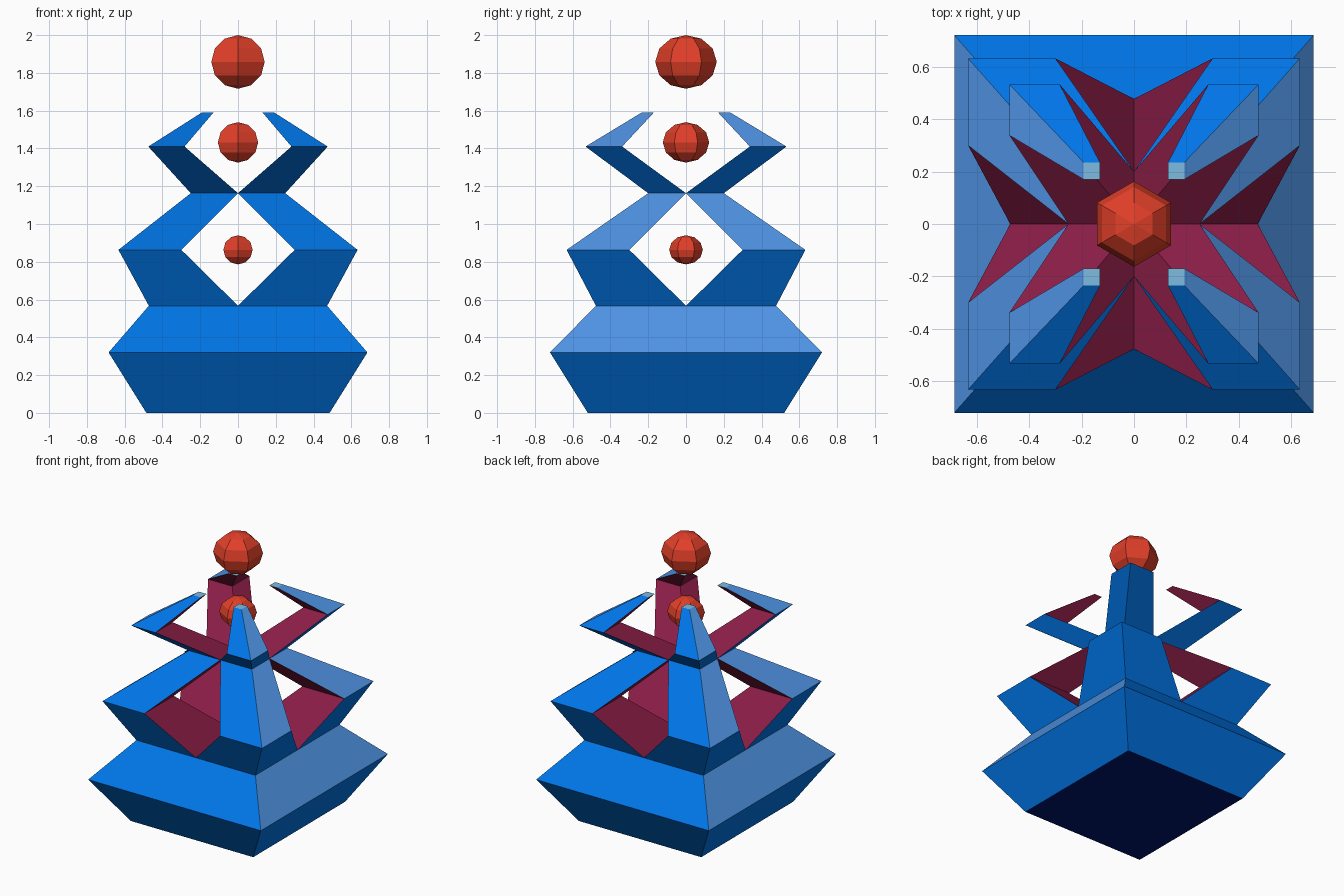
import bpy, bmesh, math

if "Cube" in bpy.data.objects:
    bpy.data.objects.remove(bpy.data.objects["Cube"])


def material(name, rgb):
    m = bpy.data.materials.new(name)
    m.diffuse_color = (*rgb, 1)
    m.use_nodes = True
    m.node_tree.nodes["Principled BSDF"].inputs["Base Color"].default_value = m.diffuse_color
    return m


BLUE, STEEL, BURGUNDY, PALE, NAVY = range(5)
body_mats = [material("bright blue", (0.0, 0.185, 0.83)),
             material("steel blue", (0.083, 0.31, 0.82)),
             material("burgundy", (0.25, 0.012, 0.060)),
             material("pale cyan", (0.205, 0.50, 0.75)),
             material("navy", (0.0, 0.008, 0.16))]
red = material("red", (0.76, 0.050, 0.022))


def finish(name, bm, mats):
    me = bpy.data.meshes.new(name)
    bm.to_mesh(me)
    bm.free()
    for m in mats:
        me.materials.append(m)
    ob = bpy.data.objects.new(name, me)
    bpy.context.collection.objects.link(ob)
    return ob


def stack(name, levels, inner_sides=(), bottom=None, top=None):
    """Rectangular sections (z, x0, x1, y0, y1) joined from the bottom up."""
    bm = bmesh.new()
    rings = [[bm.verts.new((x, y, z)) for x, y in
              ((x0, y0), (x1, y0), (x1, y1), (x0, y1))]
             for z, x0, x1, y0, y1 in levels]
    for lo, hi in zip(rings, rings[1:]):
        for s in range(4):                      # sides: -y, +x, +y, -x
            n = (s + 1) % 4
            f = bm.faces.new((lo[s], lo[n], hi[n], hi[s]))
            f.normal_update()
            if s in inner_sides:
                f.material_index = BURGUNDY
            elif s % 2 and f.normal.z > 0:      # upward slopes facing the sides
                f.material_index = STEEL
            else:
                f.material_index = BLUE
    if bottom is not None:
        bm.faces.new(rings[0][::-1]).material_index = bottom
    if top is not None:
        bm.faces.new(rings[-1]).material_index = top
    return finish(name, bm, body_mats)


# Solid flared base
stack("base", [(z, -x, x, -y, y) for z, x, y in
               ((0, 0.485, 0.52), (0.32, 0.685, 0.72), (0.567, 0.472, 0.477))],
      bottom=NAVY)

# Zigzag corner column, mirrored to all four corners
columns = stack("corner_columns", [
    (0.567, 0, 0.472, 0, 0.477),
    (0.863, 0.30, 0.633, 0.30, 0.632),
    (1.163, 0, 0.25, 0, 0.20),
    (1.41, 0.283, 0.475, 0.338, 0.532),
    (1.59, 0.13, 0.192, 0.17, 0.235)], inner_sides=(0, 3), top=PALE)
mirror = columns.modifiers.new("mirror", 'MIRROR')
mirror.use_axis = (True, True, False)
mirror.use_mirror_merge = False


# Floating six-sided balls on the centre line
def ball(name, z, r, h):
    bm = bmesh.new()
    rings = []
    for i in range(1, 6):
        a = math.pi * i / 6 - math.pi / 2
        rings.append([bm.verts.new((r * math.cos(a) * math.sin(t),
                                    -r * math.cos(a) * math.cos(t),
                                    z + h * math.sin(a)))
                      for t in (math.pi * k / 3 for k in range(6))])
    south, north = bm.verts.new((0, 0, z - h)), bm.verts.new((0, 0, z + h))
    for k in range(6):
        n = (k + 1) % 6
        bm.faces.new((south, rings[0][n], rings[0][k]))
        bm.faces.new((rings[-1][k], rings[-1][n], north))
        for lo, hi in zip(rings, rings[1:]):
            bm.faces.new((lo[k], lo[n], hi[n], hi[k]))
    finish(name, bm, [red])


ball("lower_ball", 0.863, 0.089, 0.077)
ball("middle_ball", 1.432, 0.123, 0.107)
ball("top_ball", 1.858, 0.163, 0.142)
